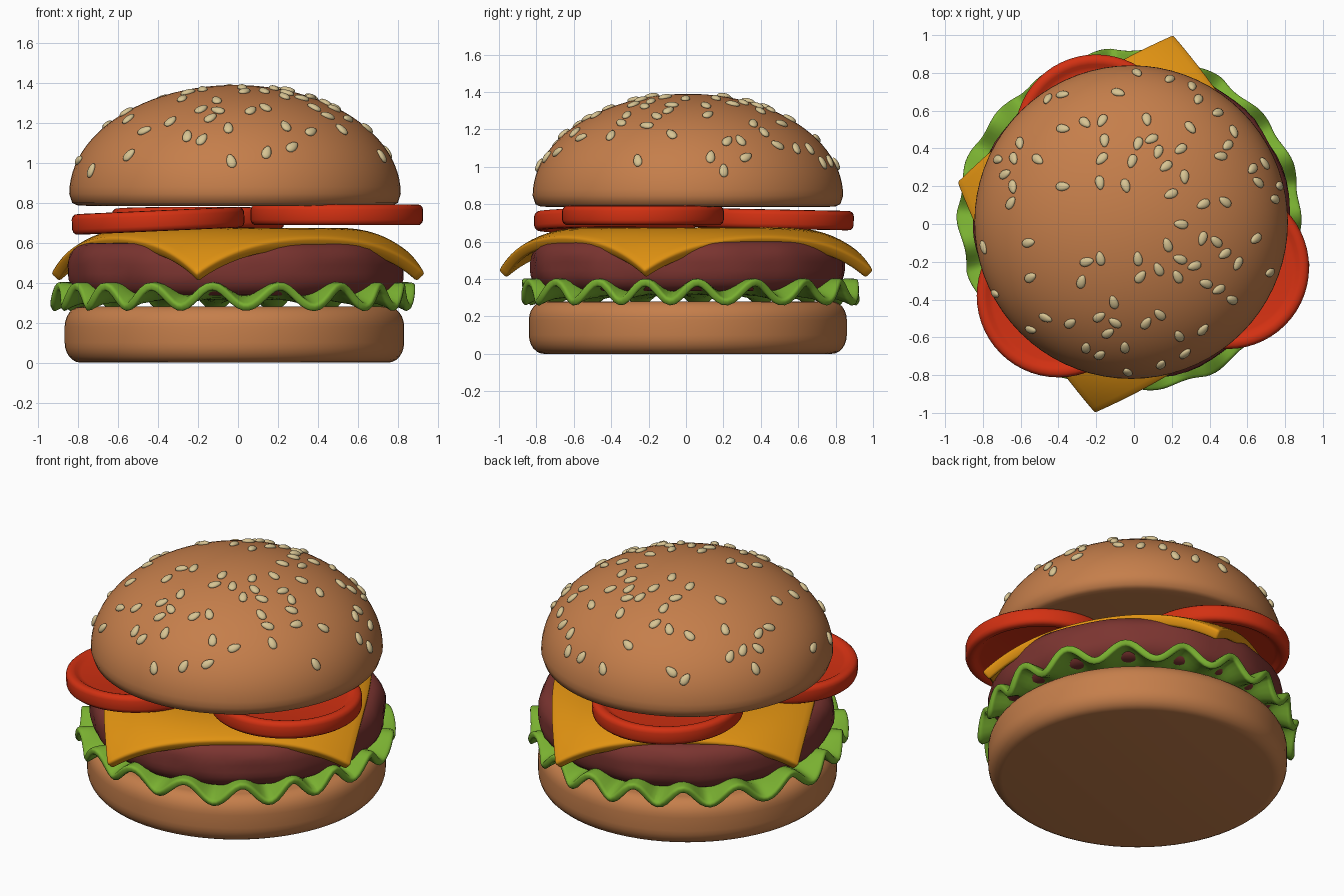
import bpy, bmesh, math, random
from mathutils import Vector, Matrix

random.seed(7)
cube = bpy.data.objects.get("Cube")
if cube:
    bpy.data.objects.remove(cube, do_unlink=True)


def material(name, r, g, b):
    m = bpy.data.materials.new(name)
    m.use_nodes = True
    m.diffuse_color = (r, g, b, 1)
    m.node_tree.nodes["Principled BSDF"].inputs["Base Color"].default_value = (r, g, b, 1)
    return m


BREAD = material("toasted bread", .56, .21, .07)
CHEESE = material("cheese orange", .75, .29, .006)
TOMATO = material("tomato red", .65, .03, .006)
MEAT = material("meat brown", .2, .035, .03)
GREEN = material("lettuce green", .19, .43, .03)
SEED = material("seed cream", .68, .55, .29)


def finish(bm, name, mat, loc=(0, 0, 0), angle=50):
    """Turn a bmesh into a smooth-shaded object."""
    bmesh.ops.recalc_face_normals(bm, faces=bm.faces)
    mesh = bpy.data.meshes.new(name)
    bm.to_mesh(mesh)
    bm.free()
    mesh.materials.append(mat)
    ob = bpy.data.objects.new(name, mesh)
    bpy.context.collection.objects.link(ob)
    ob.location = loc
    bpy.ops.object.select_all(action="DESELECT")
    ob.select_set(True)
    bpy.context.view_layer.objects.active = ob
    bpy.ops.object.shade_smooth_by_angle(angle=math.radians(angle))
    return ob


def lathe(profile, steps=72):
    """Spin an (r, z) profile around the z axis."""
    bm = bmesh.new()
    verts = [bm.verts.new((r, 0, z)) for r, z in profile]
    edges = [bm.edges.new(pair) for pair in zip(verts, verts[1:])]
    bmesh.ops.spin(bm, geom=verts + edges, axis=(0, 0, 1), cent=(0, 0, 0),
                   angle=math.tau, steps=steps)
    bmesh.ops.remove_doubles(bm, verts=bm.verts, dist=.0005)
    return bm


def slab(radius, bottom, top, corner):
    """Rounded disc profile from the bottom centre to the top centre."""
    pts = [(0, bottom)]
    for z, sign, start in ((bottom + corner, 1, -90), (top - corner, 1, 0)):
        for i in range(7):
            a = math.radians(start + i * 15)
            pts.append((radius - corner + corner * .8 * math.cos(a) + corner * .2,
                        z + corner * math.sin(a)))
    return pts + [(0, top)]


# Bottom bun
finish(lathe(slab(.85, 0, .28, .1)), "bottom_bun", BREAD, (-.018, .01, 0))

# Top bun: flat base, rounded lip and elliptical dome
R, H, Z0 = .83, .545, .845
dome = [(0, .785), (.74, .785), (.79, .788), (.815, .8)]
for i in range(25):
    a = math.radians(i * 3.75)
    dome.append((R * math.cos(a), Z0 + H * math.sin(a)))
BUN = Vector((-.015, .01, 0))
finish(lathe(dome), "top_bun", BREAD, BUN)

# Patty with a slightly lumpy rim
bm = lathe(slab(.84, .335, .6, .11))
for v in bm.verts:
    r = v.co.xy.length
    if r > .5:
        a = math.atan2(v.co.y, v.co.x)
        k = 1 + .006 * math.sin(13 * a + 9 * v.co.z) + random.uniform(-.003, .003)
        v.co.x *= k
        v.co.y *= k
finish(bm, "patty", MEAT, (-.008, .01, 0))

# Lettuce: a disc whose edge ripples more and more outward
bm = lathe([(0, .335), (.6, .335), (.7, .335), (.76, .34), (.81, .345),
            (.85, .34), (.88, .333), (.9, .325)], 216)
for v in bm.verts:
    r = v.co.xy.length
    a = math.atan2(v.co.y, v.co.x)
    t = max(0, (r - .66) / .24)
    wave = math.sin(18 * a + .7 * math.sin(3 * a + 1))
    v.co.z += .055 * t * wave
    k = 1 + t * t * (.012 * math.cos(18 * a) + .012 * math.sin(5 * a))
    v.co.x *= k
    v.co.y *= k
lettuce = finish(bm, "lettuce", GREEN, (-.025, .015, 0), 80)
mod = lettuce.modifiers.new("thickness", "SOLIDIFY")
mod.thickness, mod.offset = .04, 0
mod = lettuce.modifiers.new("soft_edge", "BEVEL")
mod.width, mod.segments = .012, 2

# Cheese: a turned square slice draped over the patty
bm = bmesh.new()
bmesh.ops.create_grid(bm, x_segments=40, y_segments=40, size=1)
turn = Matrix.Rotation(math.radians(45 - 12.5), 3, "Z")
for v in bm.verts:
    u, w = v.co.x, v.co.y
    p = turn @ Vector((u * (1 + .09 * (1 - w * w)), w * (1 + .09 * (1 - u * u)), 0)) * .728
    drop = .2 * (max(0, p.length - .5) / .5) ** 2.6
    v.co = (p.x * .935, p.y, .675 - drop)
cheese = finish(bm, "cheese_slice", CHEESE)
mod = cheese.modifiers.new("thickness", "SOLIDIFY")
mod.thickness, mod.offset = .06, -1
mod = cheese.modifiers.new("soft_edge", "BEVEL")
mod.width, mod.segments = .014, 2

# Tomato slices: raised rim around a sunken middle
half = [(0, .032), (.345, .032), (.365, .037), (.38, .048), (.395, .052),
        (.415, .05), (.427, .04), (.432, .025)]
ring = half + [(r, -z) for r, z in reversed(half)]
for name, loc, tilt in (("left", (.495, -.23, .74), (0, 0)),
                        ("right", (-.4, -.38, .71), (0, -.045)),
                        ("back", (-.2, .465, .72), (-.02, 0))):
    ob = finish(lathe(ring, 56), "tomato_slice_" + name, TOMATO, loc)
    ob.rotation_euler = (*tilt, 0)

# Sesame seeds scattered over the dome, denser toward two sides
spots = []
while len(spots) < 84:
    r = .815 * math.sqrt(random.random())
    a = random.uniform(0, math.tau)
    side = max(math.cos(a - math.radians(230)), math.cos(a - math.radians(62)))
    p = Vector((r * math.cos(a), r * math.sin(a), 0))
    p.z = Z0 + H * math.sqrt(1 - (r / R) ** 2)
    if r < .15 or random.random() > .5 + .5 * side:
        continue
    if all((p - q).length > .075 for q in spots):
        spots.append(p)

bm = bmesh.new()
for p in spots:
    normal = Vector((p.x / R ** 2, p.y / R ** 2, (p.z - Z0) / H ** 2)).normalized()
    place = (Matrix.Translation(p + normal * .004)
             @ normal.to_track_quat("Z", "Y").to_matrix().to_4x4()
             @ Matrix.Rotation(random.gauss(0, .6), 4, "Z")
             @ Matrix.Diagonal((.024, .039, .015, 1)))
    seed = bmesh.ops.create_uvsphere(bm, u_segments=12, v_segments=8, radius=1)["verts"]
    for v in seed:
        # Narrow one end into a teardrop
        v.co.x *= 1 - .2 * v.co.y
        v.co = place @ v.co
finish(bm, "sesame_seeds", SEED, BUN, 80)
